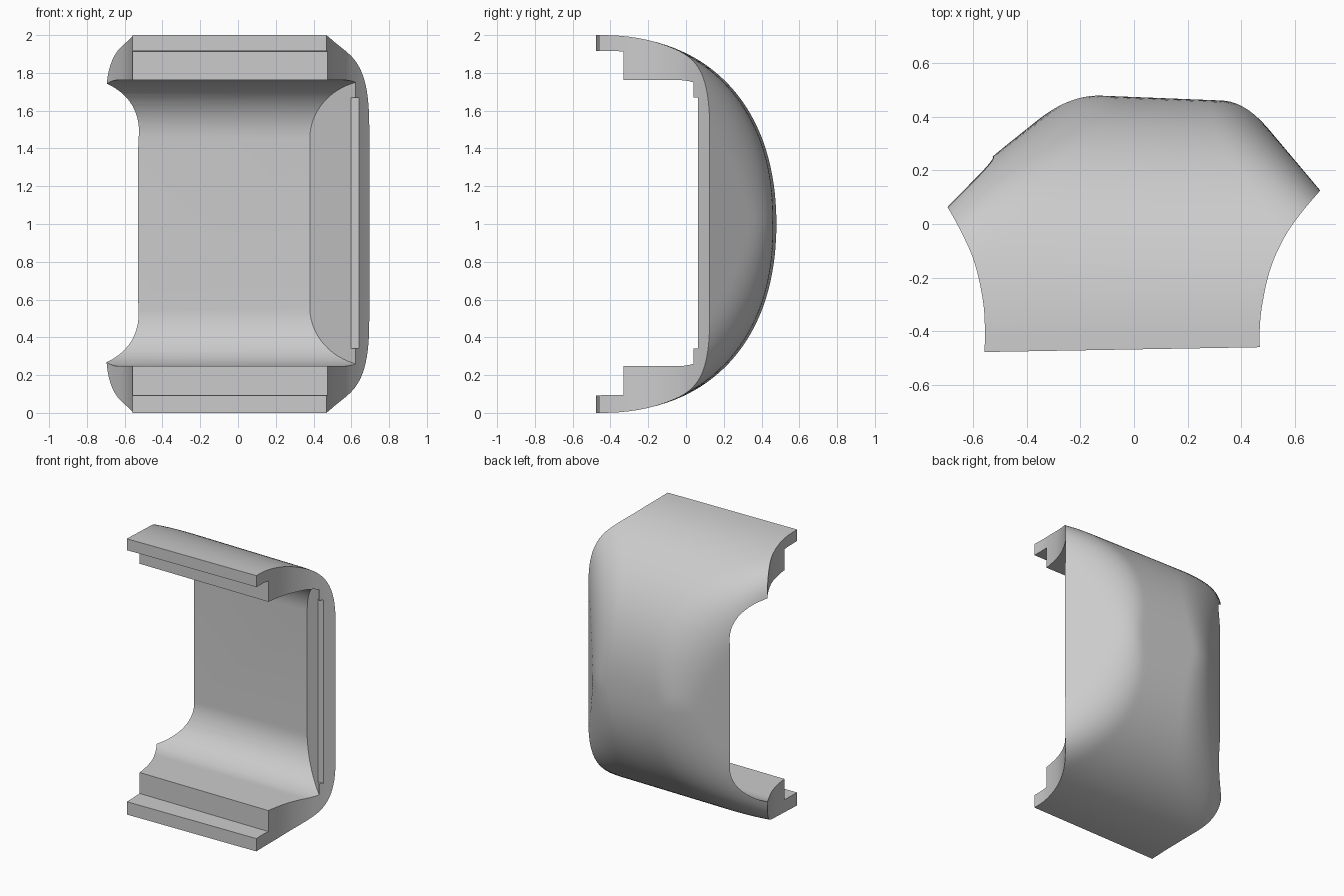
import bpy, bmesh
from math import sin, cos, pi

cube = bpy.data.objects.get("Cube")
if cube:
    bpy.data.objects.remove(cube, do_unlink=True)

grey = bpy.data.materials.new("light_grey")
grey.use_nodes = True
grey.diffuse_color = (0.6, 0.6, 0.6, 1)
grey.node_tree.nodes["Principled BSDF"].inputs["Base Color"].default_value = (0.6, 0.6, 0.6, 1)


def finish(name, bm):
    bmesh.ops.recalc_face_normals(bm, faces=bm.faces)
    mesh = bpy.data.meshes.new(name)
    bm.to_mesh(mesh)
    bm.free()
    obj = bpy.data.objects.new(name, mesh)
    bpy.context.collection.objects.link(obj)
    mesh.materials.append(grey)
    return obj


def prism(name, start, end):
    """Closed solid between two matching rings of points."""
    bm = bmesh.new()
    a, b = ([bm.verts.new(p) for p in ring] for ring in (start, end))
    n = len(a)
    bm.faces.new(a)
    bm.faces.new(b[::-1])
    for i in range(n):
        j = (i + 1) % n
        bm.faces.new((a[i], b[i], b[j], a[j]))
    return finish(name, bm)


def upright(name, outline, low, high):
    return prism(name, [(x, y, low) for x, y in outline], [(x, y, high) for x, y in outline])


def smooth_min(a, b, k):
    h = max(k - abs(a - b), 0) / k
    return min(a, b) - h * h * k / 4


def front_y(x):
    return -0.468 + 0.0175 * x


def outer_point(x, t):
    """Domed back blended into the slanted side walls."""
    s, c = sin(t), max(cos(t), 0)
    z = 1 + (1 if s > 0 else -1) * abs(s) ** 0.89
    dome = front_y(x) + (0.474 - 0.04 * x - front_y(x)) * c ** 0.89
    k = 0.1 + 0.25 * abs(z - 1)
    left = smooth_min(0.387 + 0.8 * (x + 0.36), 0.07 + 1.25 * (x + 0.7), 0.05)
    right = 0.125 - 1.19 * (x - 0.695)
    return x, smooth_min(smooth_min(dome, left, k), right, k), z


# Solid outer body
NX, NT = 64, 72
bm = bmesh.new()
grid = [[bm.verts.new(outer_point(-0.76 + 1.52 * i / NX, -pi / 2 + pi * j / NT))
         for j in range(NT + 1)] for i in range(NX + 1)]
for i in range(NX):
    for j in range(NT):
        bm.faces.new((grid[i][j], grid[i + 1][j], grid[i + 1][j + 1], grid[i][j + 1]))
bm.faces.new(grid[0])
bm.faces.new(grid[-1][::-1])
bm.faces.new([col[0] for col in grid] + [col[-1] for col in reversed(grid)])
shell = finish("curved_shell", bm)

# Cavity with stepped lips and rounded corners, closed by a slanted inner wall
half = [(-0.7, 0.917), (-0.33, 0.909), (-0.33, 0.757)]
half += [(-0.04 + 0.29 * sin(a), 0.447 + 0.31 * cos(a)) for a in (pi / 2 * i / 16 for i in range(17))]
section = [(y, 1.005 + h) for y, h in half] + [(y, 1.005 - h) for y, h in reversed(half)]
cavity = prism("cavity_cutter", [(-1, y, z) for y, z in section],
               [(0.38 + (0.25 - y) * 1.16, y, z) for y, z in section])


# Concave hollows down both sides
def curve(pts, steps=8):
    """Smooth path through the points."""
    p = [pts[0]] + pts + [pts[-1]]
    out = []
    for a, b, c, d in zip(p, p[1:], p[2:], p[3:]):
        for s in range(steps):
            t = s / steps
            out.append(tuple(b[k] + 0.5 * t * (c[k] - a[k] + t * (2 * a[k] - 5 * b[k] + 4 * c[k] - d[k]
                       + t * (3 * (b[k] - c[k]) + d[k] - a[k]))) for k in (0, 1)))
    return out + [pts[-1]]


left_path = curve([(-0.78, 0.2), (-0.7, 0.07), (-0.65, -0.02), (-0.6, -0.13), (-0.57, -0.25),
                   (-0.557, -0.37), (-0.56, -0.6)])
right_path = curve([(0.78, 0.22), (0.695, 0.125), (0.627, 0.045), (0.567, -0.04), (0.515, -0.15),
                    (0.484, -0.27), (0.469, -0.4), (0.475, -0.6)])
left_hollow = upright("left_hollow_cutter", left_path + [(-1, -0.6), (-1, 0.2)], -0.5, 2.5)
right_hollow = upright("right_hollow_cutter", right_path + [(1, -0.6), (1, 0.22)], -0.5, 2.5)

# Shallow notch along the side wall rim
notch = upright("rim_notch_cutter", [(0.5, -0.2), (0.66, -0.2), (0.66, 0.063), (0.5, 0.063)], 0.34, 1.67)

bpy.context.view_layer.objects.active = shell
for cutter in (cavity, left_hollow, right_hollow, notch):
    cutter.hide_render = True
    mod = shell.modifiers.new(cutter.name, "BOOLEAN")
    mod.operation = "DIFFERENCE"
    mod.solver = "EXACT"
    mod.object = cutter
    bpy.ops.object.modifier_apply(modifier=mod.name)
    bpy.data.objects.remove(cutter, do_unlink=True)

bpy.ops.object.select_all(action="DESELECT")
shell.select_set(True)
bpy.ops.object.shade_smooth_by_angle(angle=pi / 6)
